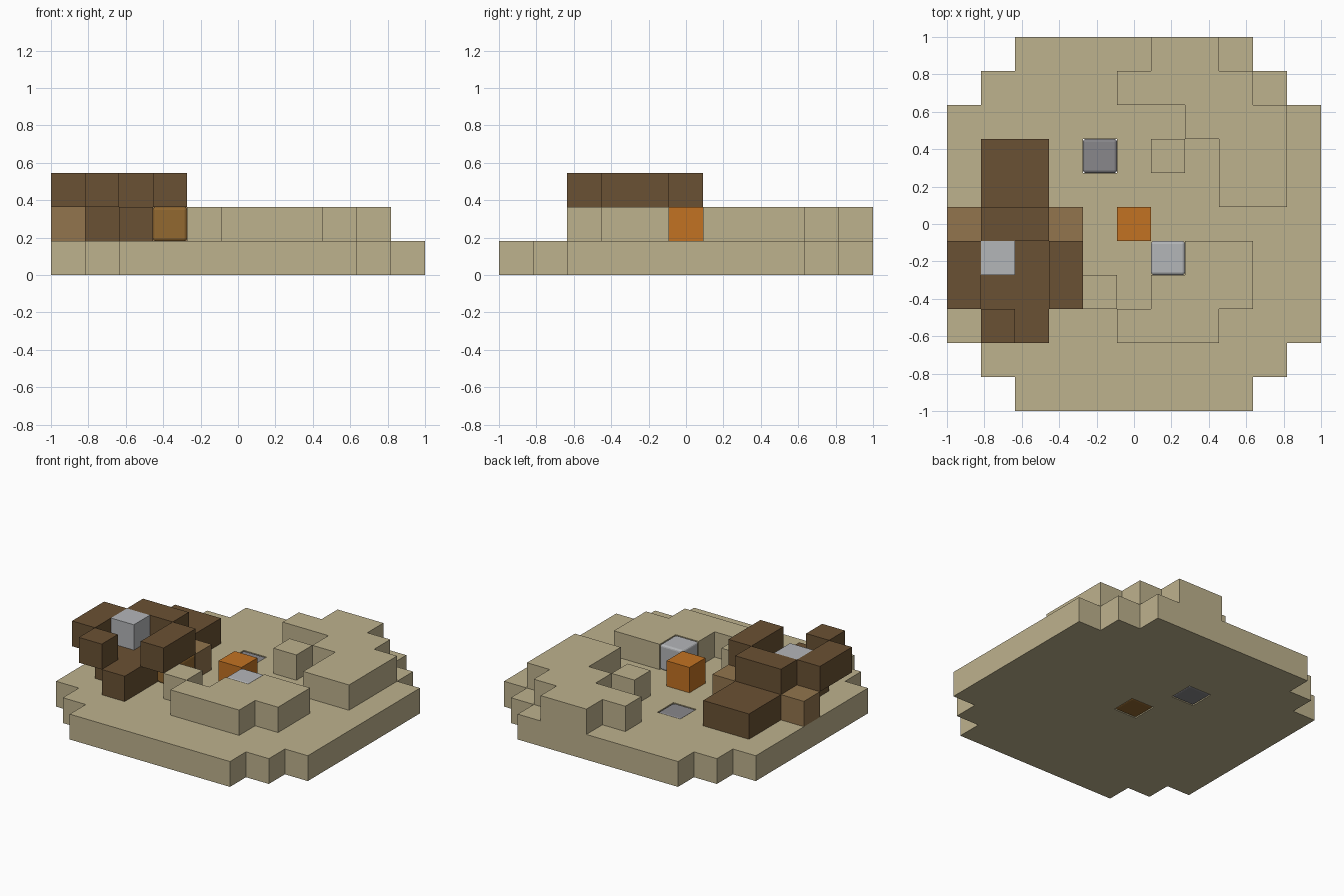
import bpy, bmesh
from mathutils import Vector

if "Cube" in bpy.data.objects:
    bpy.data.objects.remove(bpy.data.objects["Cube"])

N = 11          # blocks across the model
U = 2 / N       # block size


def material(name, rgb):
    """Flat material from 0-255 display values, stored as linear."""
    lin = [((c / 255 + 0.055) / 1.055) ** 2.4 for c in rgb] + [1]
    m = bpy.data.materials.new(name)
    m.use_nodes = True
    m.diffuse_color = lin
    m.node_tree.nodes["Principled BSDF"].inputs["Base Color"].default_value = lin
    return m


sand = material("sand", (190, 178, 141))
dark_wood = material("dark wood", (106, 81, 51))
light_wood = material("light wood", (146, 117, 77))
golden_wood = material("golden wood", (146, 104, 48))
orange = material("orange", (194, 114, 34))
pale_grey = material("pale grey", (180, 182, 185))
stone_grey = material("stone grey", (136, 135, 139))


def block(cols, rows, layer):
    """Set of cells; cols and rows are inclusive (first, last) pairs."""
    return {(x, y, layer) for x in range(cols[0], cols[1] + 1)
            for y in range(rows[0], rows[1] + 1)}


def cell(x, y, layer):
    return {(x, y, layer)}


def build(name, cells, mat, bevel=0):
    """Outer skin of a group of cells, with flat areas merged."""
    bm = bmesh.new()
    for c in cells:
        for axis in range(3):
            for side in (-1, 1):
                near = list(c)
                near[axis] += side
                if tuple(near) in cells:
                    continue
                n, a, b = Vector(), Vector(), Vector()
                n[axis] = side
                a[(axis + 1) % 3] = 1
                b[(axis + 2) % 3] = side
                mid = Vector(c) + Vector((0.5, 0.5, 0.5)) + n / 2
                pts = [mid + (a * i + b * j) / 2
                       for i, j in ((-1, -1), (1, -1), (1, 1), (-1, 1))]
                bm.faces.new([bm.verts.new((p - Vector((N / 2, N / 2, 0))) * U)
                              for p in pts])
    bmesh.ops.remove_doubles(bm, verts=bm.verts, dist=0.001)
    bmesh.ops.dissolve_limit(bm, angle_limit=0.02, verts=bm.verts, edges=bm.edges)
    me = bpy.data.meshes.new(name)
    bm.to_mesh(me)
    bm.free()
    me.materials.append(mat)
    ob = bpy.data.objects.new(name, me)
    bpy.context.collection.objects.link(ob)
    if bevel:
        mod = ob.modifiers.new("soft_edges", "BEVEL")
        mod.width = bevel
        mod.segments = 3
    return ob


# Stepped round ground slab, with two inset blocks left open
ground = set()
for row in range(N):
    inset = max(0, 2 - min(row, N - 1 - row))
    ground |= block((inset, N - 1 - inset), (row, row), 0)
stone, ember = cell(4, 7, 0), cell(5, 5, 0)
build("ground", ground - stone - ember, sand)
build("inset_stone", stone, stone_grey, 0.015)
build("ember_base", ember, golden_wood, 0.015)

# Raised sand
build("back_ridge", block((6, 7), (10, 10), 1) | block((5, 8), (9, 9), 1)
      | block((7, 9), (8, 8), 1) | block((8, 9), (6, 7), 1), sand)
build("back_boulder", cell(6, 7, 1), sand)
build("front_ridge", (block((6, 8), (3, 4), 1) - cell(6, 4, 1))
      | block((5, 7), (2, 2), 1), sand)
build("front_boulder", cell(4, 3, 1), sand)
build("ridge_stone", cell(6, 4, 1), pale_grey, 0.015)

# Fire in the middle
build("fire", cell(5, 5, 1), orange)

# Wooden structure on the right
build("wood_body", block((1, 2), (3, 7), 1) | cell(2, 2, 1)
      | block((1, 2), (5, 5), 2), dark_wood)
for name, col in (("right", 0), ("left", 3)):
    build(name + "_arm", block((col, col), (3, 4), 2), dark_wood)
    build(name + "_post", cell(col, 5, 1), light_wood)
build("front_knob", cell(1, 2, 2), dark_wood)
build("golden_block", cell(3, 4, 1), golden_wood, 0.015)
build("top_stone", cell(1, 4, 2), pale_grey)
